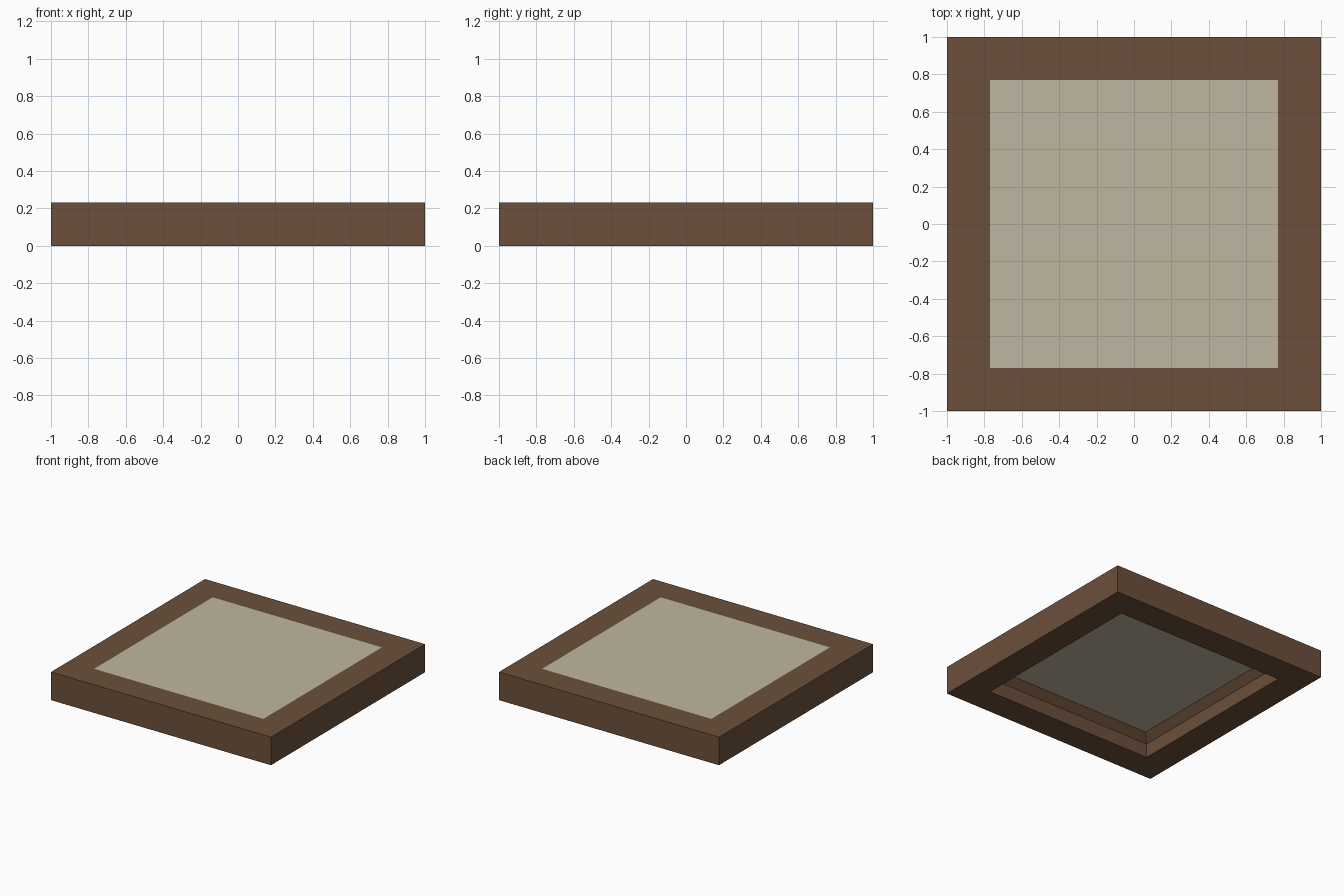
import bpy, bmesh

if "Cube" in bpy.data.objects:
    bpy.data.objects.remove(bpy.data.objects["Cube"])


def material(name, rgb):
    m = bpy.data.materials.new(name)
    m.diffuse_color = (*rgb, 1.0)
    m.use_nodes = True
    m.node_tree.nodes["Principled BSDF"].inputs["Base Color"].default_value = m.diffuse_color
    return m


brown = material("brown wood", (0.150, 0.080, 0.044))
beige = material("pale beige", (0.530, 0.470, 0.352))

H = 3 / 13            # slab height
INNER = 10 / 13       # half width of the opening and the top inlay
CEILING = INNER - H / 4

# Square outlines (half width, z), from the top inlay round the outside
# and up into the bevelled recess underneath
profile = [
    (INNER, H),
    (1.0, H),
    (1.0, 0.0),
    (INNER, 0.0),
    (INNER, H / 2),
    (CEILING, H * 0.75),
]

bm = bmesh.new()
rings = [[bm.verts.new((sx * w, sy * w, z))
          for sx, sy in ((-1, -1), (1, -1), (1, 1), (-1, 1))]
         for w, z in profile]

# Frame: bridge neighbouring outlines
for a, b in zip(rings, rings[1:]):
    for i in range(4):
        j = (i + 1) % 4
        bm.faces.new((a[i], b[i], b[j], a[j]))

# Pale panel: flush on top, recess ceiling below
for ring in (rings[0], rings[-1]):
    bm.faces.new(ring).material_index = 1

bmesh.ops.recalc_face_normals(bm, faces=bm.faces)
mesh = bpy.data.meshes.new("framed_panel")
bm.to_mesh(mesh)
bm.free()
mesh.materials.append(brown)
mesh.materials.append(beige)
panel = bpy.data.objects.new("framed_panel", mesh)
bpy.context.collection.objects.link(panel)
